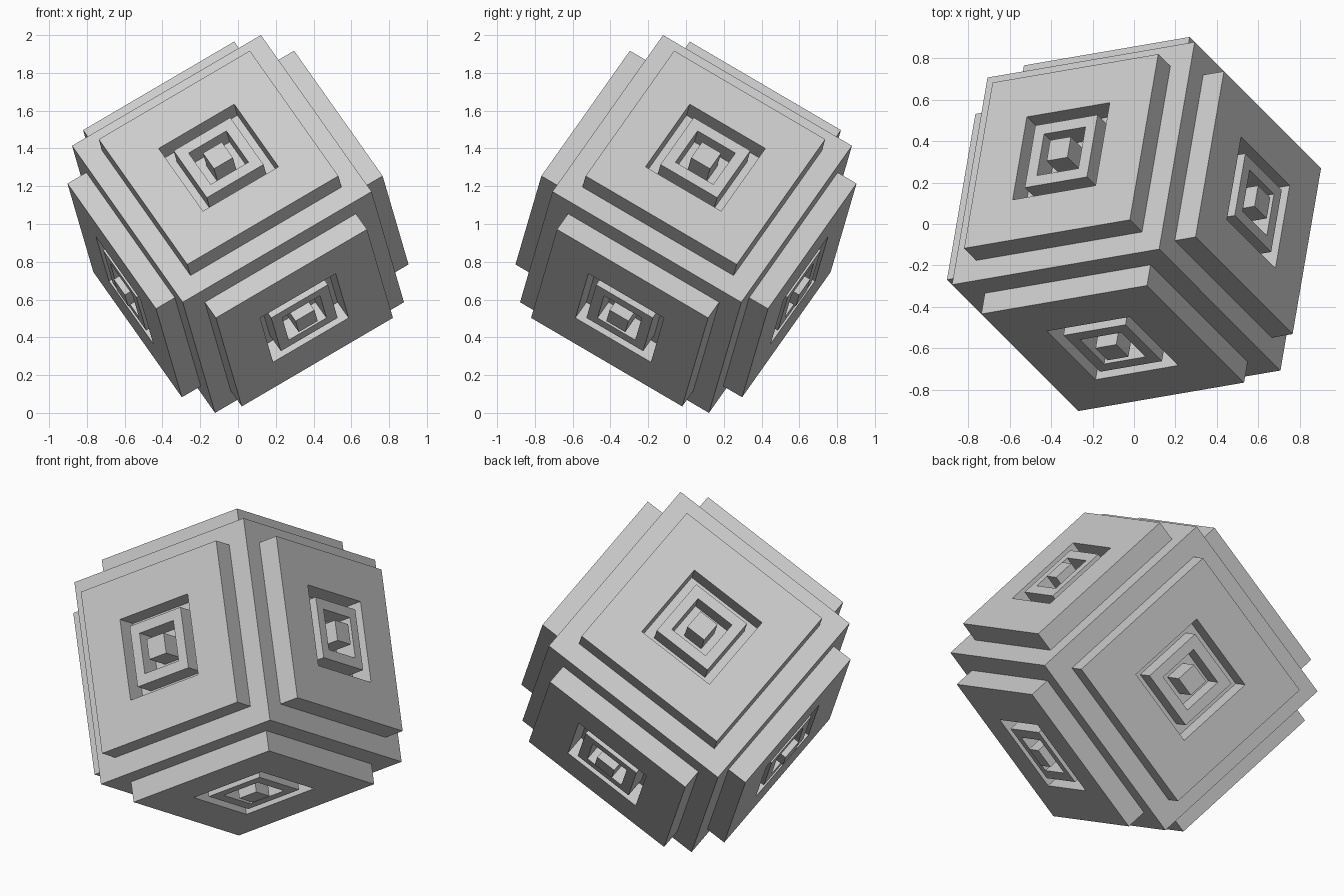
import bpy
import bmesh
from math import radians, sqrt
from mathutils import Matrix, Vector

old = bpy.data.objects.get("Cube")
if old:
    bpy.data.objects.remove(old, do_unlink=True)

# Half edge of the core cube, which stands on one corner
H = 1 / (1 + sqrt(0.5))

# Stepped face profile: (half width, height from centre), outside to inside
STEPS = [(1, 1),
         (0.8, 1), (0.8, 1.2),      # raised plate
         (0.4, 1.2), (0.4, 1),      # square recess
         (0.3, 1), (0.3, 1.2),      # block in the recess
         (0.2, 1.2), (0.2, 1),      # inner recess
         (0.1, 1), (0.1, 1.24)]     # centre stud

CORNERS = [(-1, -1), (1, -1), (1, 1), (-1, 1)]


def stepped_face(bm, turn):
    """Build one nested square relief, turned to a side of the cube."""
    rings = []
    for half, height in STEPS:
        rings.append([bm.verts.new(turn @ Vector((x * half, y * half, height)) * H)
                      for x, y in CORNERS])
    for outer, inner in zip(rings, rings[1:]):
        for i in range(4):
            j = (i + 1) % 4
            bm.faces.new((outer[i], outer[j], inner[j], inner[i]))
    bm.faces.new(rings[-1])


# Six identical sides welded into one solid
bm = bmesh.new()
for axis, angle in [("X", 0), ("X", 90), ("X", 180), ("X", 270), ("Y", 90), ("Y", 270)]:
    stepped_face(bm, Matrix.Rotation(radians(angle), 3, axis))
bmesh.ops.remove_doubles(bm, verts=bm.verts, dist=0.0005)
bmesh.ops.recalc_face_normals(bm, faces=bm.faces)

# Tilt the cube and lift it to the ground plane
tilt = (Matrix.Rotation(radians(225), 4, "Z") @ Matrix.Rotation(radians(45), 4, "X")
        @ Matrix.Rotation(radians(45), 4, "Z"))
bm.transform(Matrix.Translation((0, 0, 1)) @ tilt)

mesh = bpy.data.meshes.new("stepped_cube")
bm.to_mesh(mesh)
bm.free()
cube = bpy.data.objects.new("stepped_cube", mesh)
bpy.context.collection.objects.link(cube)

# Plain grey
grey = bpy.data.materials.new("light_grey")
grey.use_nodes = True
colour = (0.6, 0.6, 0.6, 1)
grey.diffuse_color = colour
grey.node_tree.nodes["Principled BSDF"].inputs["Base Color"].default_value = colour
mesh.materials.append(grey)
